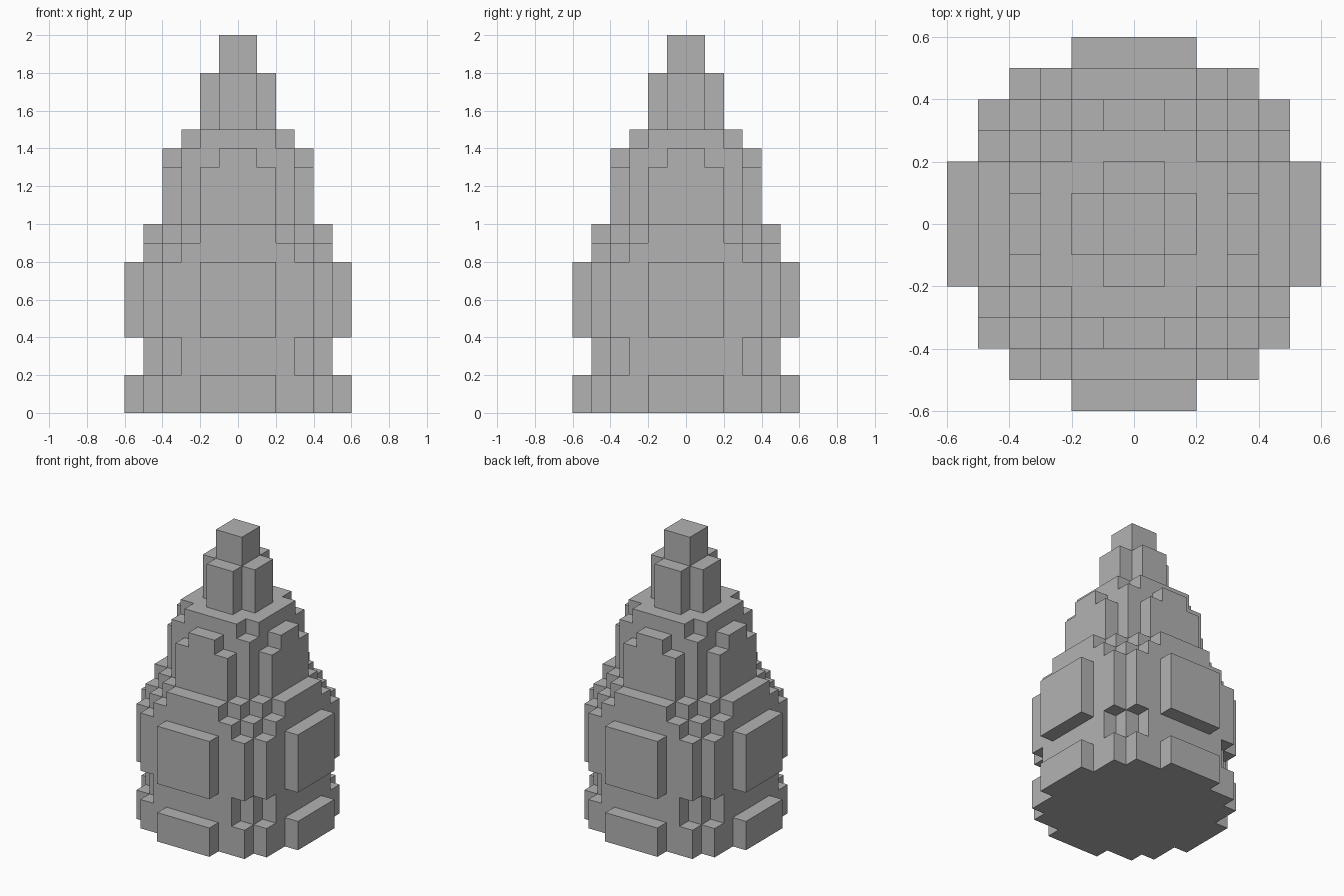
import bpy
import bmesh

U = 0.1  # size of one block

cube = bpy.data.objects.get("Cube")
if cube:
    bpy.data.objects.remove(cube, do_unlink=True)

stone = bpy.data.materials.new("grey_stone")
stone.use_nodes = True
GREY = (0.45, 0.45, 0.45, 1.0)
stone.diffuse_color = GREY
stone.node_tree.nodes["Principled BSDF"].inputs["Base Color"].default_value = GREY


def stepped_outline(corners):
    """Outer corners of one quadrant, joined by inner steps and turned four times."""
    quadrant = []
    for i, (x, y) in enumerate(corners):
        if i:
            quadrant.append((x, corners[i - 1][1]))
        quadrant.append((x, y))
    outline = []
    for _ in range(4):
        outline += quadrant
        quadrant = [(-y, x) for x, y in quadrant]
    return outline


def tier(name, bottom, top, corners):
    bm = bmesh.new()
    verts = [bm.verts.new((x * U, y * U, bottom * U)) for x, y in stepped_outline(corners)]
    base = bm.faces.new(verts)
    cap = bmesh.ops.extrude_face_region(bm, geom=[base], use_keep_orig=True)
    raised = [g for g in cap["geom"] if isinstance(g, bmesh.types.BMVert)]
    bmesh.ops.translate(bm, verts=raised, vec=(0, 0, (top - bottom) * U))
    bmesh.ops.recalc_face_normals(bm, faces=bm.faces[:])
    mesh = bpy.data.meshes.new(name)
    bm.to_mesh(mesh)
    bm.free()
    mesh.materials.append(stone)
    obj = bpy.data.objects.new(name, mesh)
    bpy.context.collection.objects.link(obj)


# Wide drum with a raised panel on each side, and a notched neck between
drum = [(6, 2), (5, 4), (4, 5), (2, 6)]
notched = [(5, 3), (4, 4), (3, 5)]
tier("base", 0, 2, drum)
tier("notched_neck", 2, 4, notched)
tier("drum", 4, 8, drum)

# Shoulder stepping inwards at the corners
tier("lower_shoulder", 8, 9, notched)
tier("upper_shoulder", 9, 10, [(5, 2), (4, 3), (3, 4), (2, 5)])

# Square upper body with stepped panels
tier("upper_body", 10, 13, [(4, 2), (3, 3), (2, 4)])
tier("panel_tops", 13, 14, [(4, 1), (3, 3), (1, 4)])
tier("roof", 14, 15, [(3, 2), (2, 3)])

# Cross-shaped spire and its tip
tier("spire", 15, 18, [(2, 1), (1, 2)])
tier("spire_tip", 18, 20, [(1, 1)])
